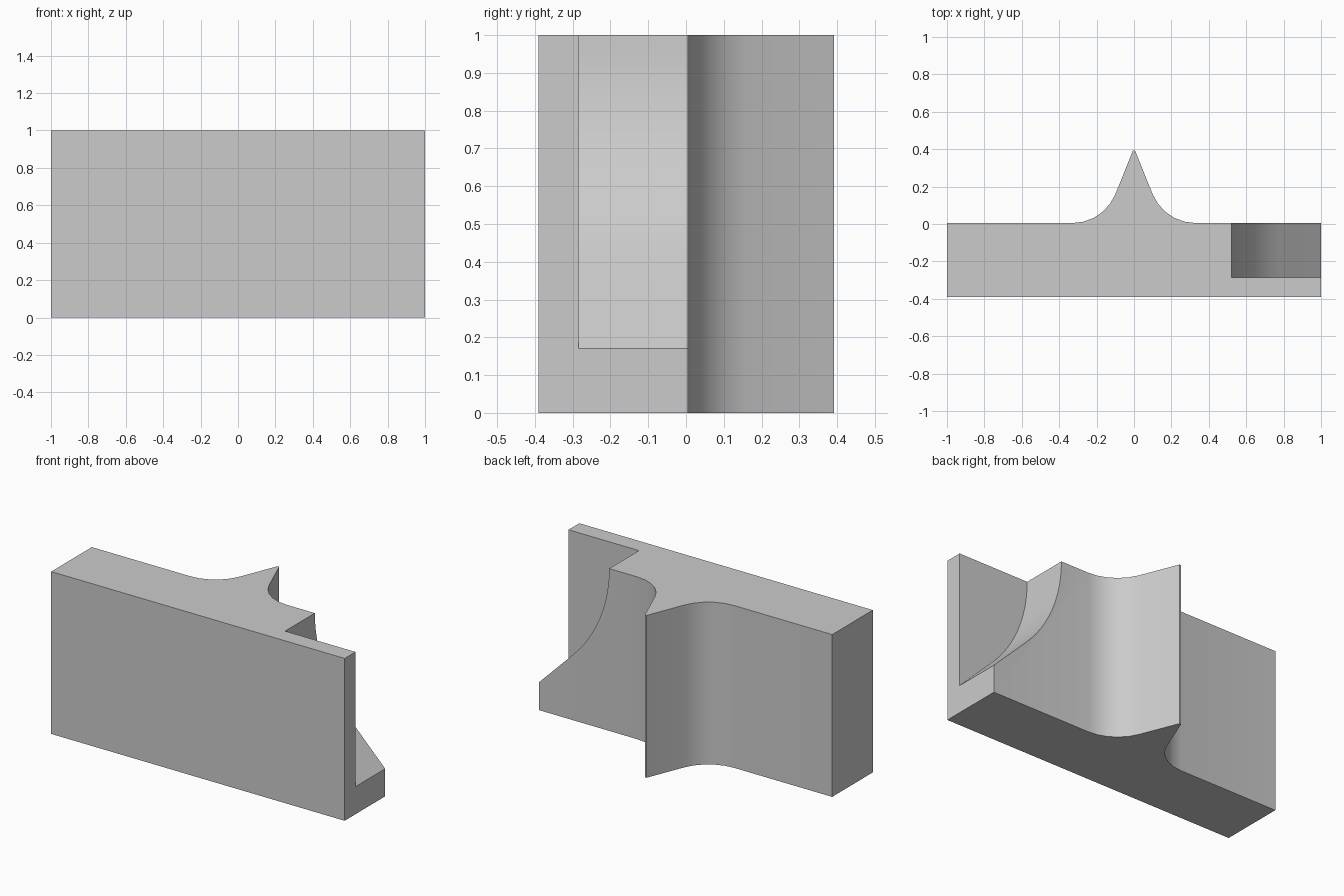
import bpy, bmesh
from math import sin, cos, radians
from mathutils import Vector

cube = bpy.data.objects.get("Cube")
if cube:
    bpy.data.objects.remove(cube, do_unlink=True)

grey = bpy.data.materials.new("light grey")
grey.use_nodes = True
colour = (0.6, 0.6, 0.6, 1)
grey.diffuse_color = colour
grey.node_tree.nodes["Principled BSDF"].inputs["Base Color"].default_value = colour


def prism(name, points, direction):
    """Extrude a closed outline of 3D points along a direction."""
    bm = bmesh.new()
    face = bm.faces.new([bm.verts.new(p) for p in points])
    result = bmesh.ops.extrude_face_region(bm, geom=[face])
    moved = [v for v in result["geom"] if isinstance(v, bmesh.types.BMVert)]
    bmesh.ops.translate(bm, verts=moved, vec=Vector(direction))
    bmesh.ops.recalc_face_normals(bm, faces=bm.faces)
    mesh = bpy.data.meshes.new(name)
    bm.to_mesh(mesh)
    bm.free()
    mesh.materials.append(grey)
    obj = bpy.data.objects.new(name, mesh)
    bpy.context.collection.objects.link(obj)
    return obj


FRONT, BACK, TIP = -0.39, 0.005, 0.392

# Block outline with a pointed rib that flares into the back face
radius, steep = 0.249, 67.7
flare = []
for i in range(6):
    a = radians(steep * i / 5)
    flare.append((0.33 - radius * sin(a), BACK + radius * (1 - cos(a))))
half = [(1, FRONT), (1, BACK)] + flare + [(0.006, TIP)]
outline = half + [(-x, y) for x, y in reversed(half)]
block = prism("ribbed_block", [(x, y, 0) for x, y in outline], (0, 0, 1))

# Corner pocket: sloping floor that sweeps up to vertical
sweep = 0.845
arc = []
for i in range(13):
    a = radians(45 * i / 12)
    arc.append((0.52 + sweep * (1 - cos(a)), 1 - sweep * sin(a)))
pocket = [(0.52, 1.1)] + arc + [(1.1, 0.07), (1.1, 1.1)]
cutter = prism("pocket_cutter", [(x, -0.285, z) for x, z in pocket], (0, 0.5, 0))
cutter.hide_render = True

# Cut the pocket, then discard the cutter
bpy.ops.object.select_all(action="DESELECT")
block.select_set(True)
bpy.context.view_layer.objects.active = block
cut = block.modifiers.new("pocket", "BOOLEAN")
cut.operation = "DIFFERENCE"
cut.solver = "EXACT"
cut.object = cutter
bpy.ops.object.modifier_apply(modifier=cut.name)
bpy.data.objects.remove(cutter, do_unlink=True)
bpy.ops.object.shade_smooth_by_angle(angle=radians(30))
